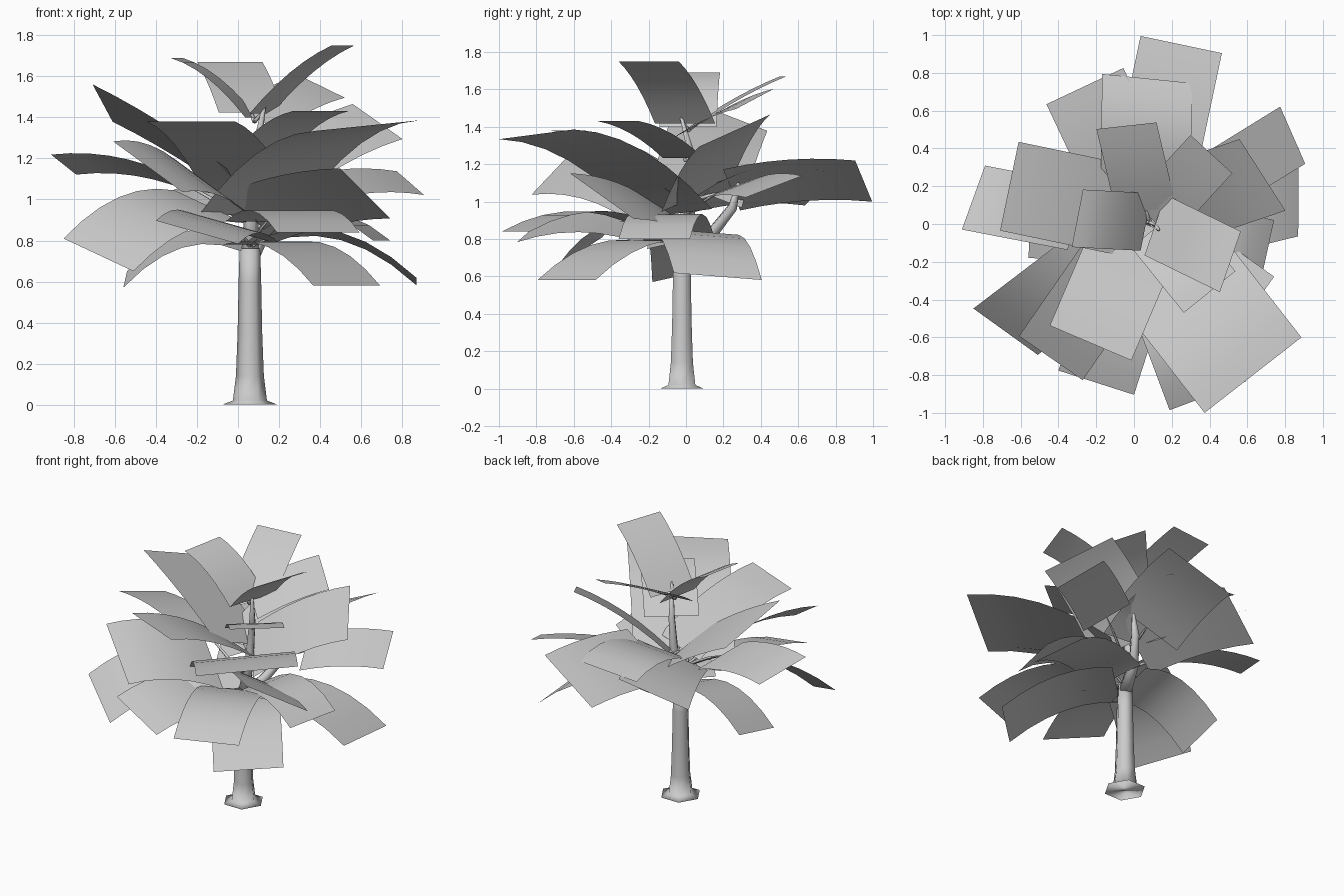
import bpy, bmesh, math
from mathutils import Vector, Matrix

cube = bpy.data.objects.get("Cube")
if cube:
    bpy.data.objects.remove(cube, do_unlink=True)

grey = bpy.data.materials.new("light grey")
grey.use_nodes = True
colour = (0.6, 0.6, 0.6, 1)
grey.diffuse_color = colour
grey.node_tree.nodes["Principled BSDF"].inputs["Base Color"].default_value = colour
UP = Vector((0, 0, 1))


def finish(name, bm):
    mesh = bpy.data.meshes.new(name)
    bm.to_mesh(mesh)
    bm.free()
    mesh.materials.append(grey)
    mesh.shade_smooth()
    obj = bpy.data.objects.new(name, mesh)
    bpy.context.collection.objects.link(obj)


def tube(bm, points, radii, sides):
    """Skin rings of vertices along a path."""
    rings = []
    for i, p in enumerate(points):
        axis = points[min(i + 1, len(points) - 1)] - points[max(i - 1, 0)]
        turn = UP.rotation_difference(axis.normalized())
        ring = []
        for k in range(sides):
            a = math.tau * k / sides
            ring.append(bm.verts.new(p + turn @ Vector((math.cos(a), math.sin(a), 0)) * radii[i]))
        rings.append(ring)
    for lower, upper in zip(rings, rings[1:]):
        for k in range(sides):
            j = (k + 1) % sides
            bm.faces.new((lower[k], lower[j], upper[j], upper[k]))
    bm.faces.new(rings[0][::-1])
    bm.faces.new(rings[-1])


def stem(name, path, radii, sides=6):
    bm = bmesh.new()
    tube(bm, [Vector(p) for p in path], radii, sides)
    finish(name, bm)


def leaf(name, hub, tip, width, roll=0.0, arch=0.2, yaw=0):
    """Bent rectangular blade on a thin stalk, from the hub out to the tip."""
    hub, tip = Vector(hub), Vector(tip)
    reach = (tip - hub).length
    bend = (hub + tip) / 2 + UP * arch * reach

    def point(t):
        return hub * (1 - t) ** 2 + bend * 2 * t * (1 - t) + tip * t * t

    out = tip - hub
    side = Vector((-out.y, out.x, 0)).normalized() * width / 2
    side = Matrix.Rotation(math.radians(yaw), 3, "Z") @ side
    side.z = roll * width / 2
    start = max(0.04, 1 - 1.65 * width / reach)
    steps = 6
    bm = bmesh.new()
    rows = []
    for i in range(steps + 1):
        p = point(start + (1 - start) * i / steps)
        rows.append([bm.verts.new(p + side * s) for s in (-1, 0, 1)])
    for a, b in zip(rows, rows[1:]):
        for k in range(2):
            bm.faces.new((a[k], b[k], b[k + 1], a[k + 1]))
    stalk = [point(start * k / 3) for k in range(4)]
    tube(bm, stalk, [0.012, 0.01, 0.008, 0.004], 5)
    finish(name, bm)


# Trunk with a flared foot
profile = [(0, 0.135), (0.02, 0.083), (0.14, 0.068), (0.35, 0.06), (0.6, 0.055), (0.76, 0.05)]
stem("trunk", [(0.058, -0.022, z) for z, r in profile], [r for z, r in profile])

# Central stem and side branch
stem("central_stem", [(0.055, -0.02, 0.72), (0.07, 0.03, 1.0), (0.09, 0.03, 1.25), (0.13, -0.03, 1.47)],
     [0.045, 0.03, 0.022, 0.008])
stem("side_branch", [(0.06, -0.02, 0.72), (0.12, 0.14, 0.83), (0.2, 0.25, 0.97), (0.24, 0.28, 1.1)],
     [0.045, 0.034, 0.028, 0.01])

# Crown leaves
crown = (0.08, 0.01, 1.38)
for i, spec in enumerate([
        ((0.51, -0.2, 1.75), 0.34, 0, 0.14, 7),
        ((-0.3, 0.03, 1.69), 0.31, 0, 0.2, -8),
        ((-0.04, 0.52, 1.67), 0.32, 0, 0.07, -7),
        ((0.41, 0.37, 1.55), 0.3, 0.36, 0.08)]):
    leaf(f"crown_leaf_{i + 1}", crown, *spec)
leaf("crown_leaf_5", (0.11, 0, 1.22), (0.4, -0.36, 1.43), 0.35, 0, 0.14)

# Upper leaves
upper = (0.06, 0.05, 1.01)
for i, spec in enumerate([
        ((0.07, 0.77, 1.16), 0.48, 0, 0.26, -5),
        ((0.25, 0.95, 1.11), 0.44, -0.5, 0.1),
        ((-0.26, 0.73, 1.07), 0.45, -0.4, 0.1),
        ((0.68, 0.26, 1.38), 0.45, 0.38, 0.12, 14),
        ((-0.23, -0.63, 1.38), 0.47, 0, 0.15),
        ((-0.66, 0.2, 1.47), 0.48, 0.38, 0.06)]):
    leaf(f"upper_leaf_{i + 1}", upper, *spec)

# Middle leaves
middle = (0.03, -0.03, 0.9)
for i, spec in enumerate([
        ((0.63, -0.8, 1.36), 0.65, 0.08),
        ((-0.68, -0.57, 0.73), 0.42, -0.38, 0.32, 17),
        ((-0.85, 0.14, 1.17), 0.36, 0.27, 0.2, -9),
        ((-0.44, -0.71, 1.16), 0.41, -0.6),
        ((0.62, -0.45, 1.03), 0.42, -0.58, 0.08),
        ((0.84, 0.47, 1.08), 0.33, 0.35, 0.16, -8)]):
    leaf(f"middle_leaf_{i + 1}", middle, *spec)

# Lower drooping leaves
lower = (0.06, -0.03, 0.77)
for i, spec in enumerate([
        ((-0.2, -0.84, 0.84), 0.42, -0.27),
        ((0.39, -0.91, 0.84), 0.43, 0, 0.3),
        ((0.53, -0.64, 0.58), 0.45, 0, 0.25, 6),
        ((0.87, 0.17, 0.6), 0.47, -0.08, 0.34, -14),
        ((0.7, -0.17, 0.8), 0.39, 0, 0.45),
        ((-0.55, 0, 0.61), 0.36, -0.22, 0.38)]):
    leaf(f"lower_leaf_{i + 1}", lower, *spec)
